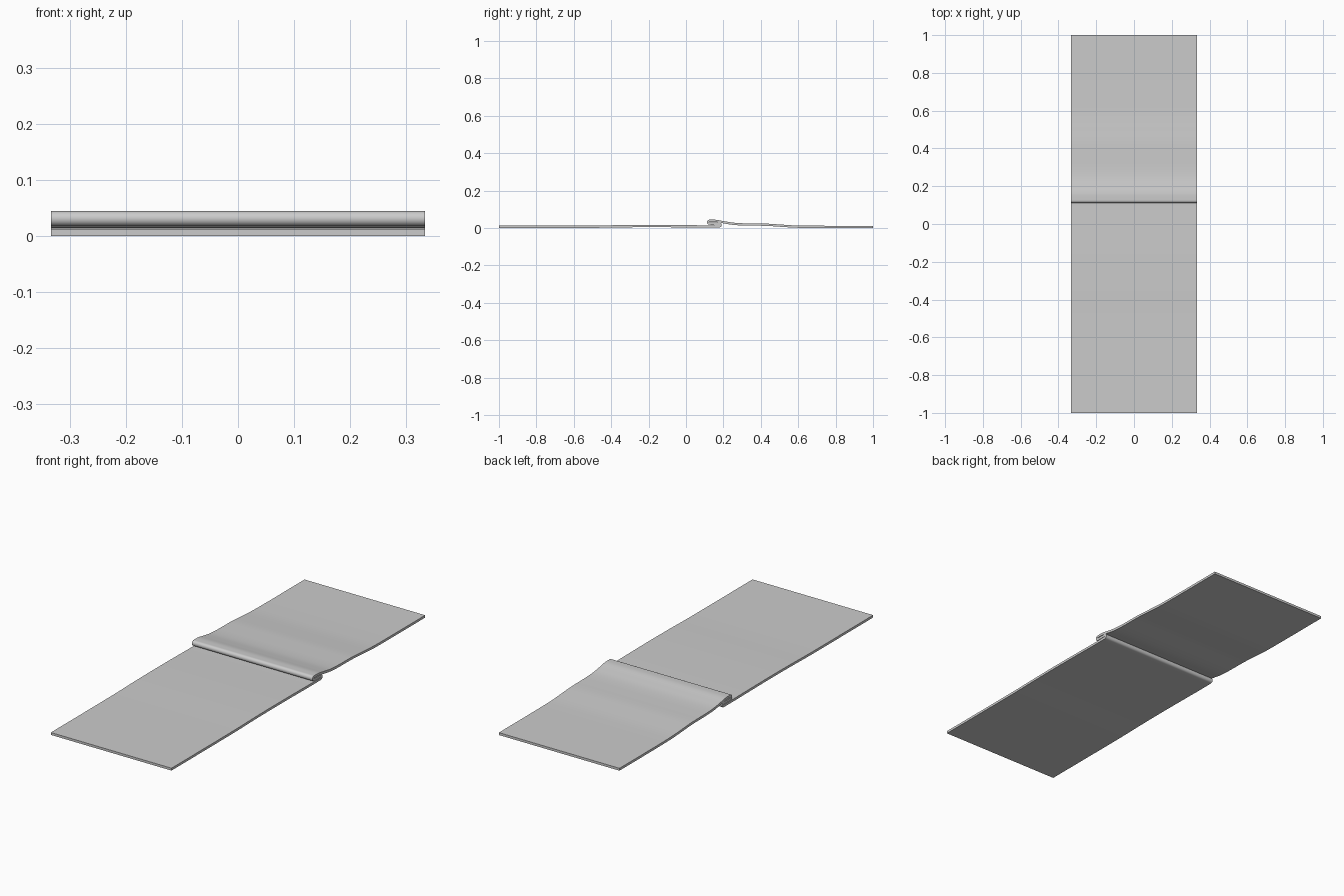
import bpy, math
from mathutils import Vector

if "Cube" in bpy.data.objects:
    bpy.data.objects.remove(bpy.data.objects["Cube"])

HALF_W = 0.333
THICK = 0.012


def spline(pts, steps=6):
    """Catmull-Rom curve through (y, z) points."""
    p = [Vector(q) for q in pts]
    p = [2 * p[0] - p[1]] + p + [2 * p[-1] - p[-2]]
    out = []
    for i in range(1, len(p) - 2):
        a, b, c, d = p[i - 1:i + 3]
        for s in range(steps):
            t = s / steps
            out.append(0.5 * (2 * b + (c - a) * t + (2 * a - 5 * b + 4 * c - d) * t * t
                              + (3 * b - a - 3 * c + d) * t ** 3))
    return out + [p[-2]]


def half_turn(cy, cz, r, side, steps=10):
    """Upward half circle bulging to +y (side 1) or -y (side -1), ends excluded."""
    return [Vector((cy + side * r * math.cos(a), cz + r * math.sin(a)))
            for a in (-math.pi / 2 + math.pi * i / steps for i in range(1, steps))]


# centre line of the sheet: front run, S-shaped pleat, back run
front = spline([(-1, 0.0065), (-0.75, 0.0065), (-0.5, 0.007), (-0.35, 0.0095),
                (-0.18, 0.0105), (0, 0.0095), (0.09, 0.0085), (0.178, 0.009)])
back = spline([(0.125, 0.0385), (0.16, 0.038), (0.2, 0.031), (0.25, 0.023),
               (0.3, 0.0195), (0.36, 0.0185), (0.43, 0.0175), (0.5, 0.013),
               (0.58, 0.008), (0.66, 0.0065), (0.8, 0.006), (1, 0.006)])
path = (front + half_turn(0.178, 0.0159, 0.0069, 1)
        + [Vector((0.178, 0.0228)), Vector((0.15, 0.0232)), Vector((0.125, 0.0235))]
        + half_turn(0.125, 0.031, 0.0075, -1) + back)

# sheet surface swept across the width
verts = [(x, p.x, p.y) for p in path for x in (-HALF_W, HALF_W)]
faces = [(2 * i, 2 * i + 1, 2 * i + 3, 2 * i + 2) for i in range(len(path) - 1)]
mesh = bpy.data.meshes.new("folded_mat")
mesh.from_pydata(verts, [], faces)
mat_obj = bpy.data.objects.new("folded_mat", mesh)
bpy.context.collection.objects.link(mat_obj)

# thickness
solid = mat_obj.modifiers.new("thickness", 'SOLIDIFY')
solid.thickness = THICK
solid.offset = 0
bpy.context.view_layer.objects.active = mat_obj
mat_obj.select_set(True)
bpy.ops.object.modifier_apply(modifier=solid.name)
bpy.ops.object.shade_smooth_by_angle(angle=math.radians(40))

# rest on the floor
low = min(v.co.z for v in mat_obj.data.vertices)
for v in mat_obj.data.vertices:
    v.co.z -= low
